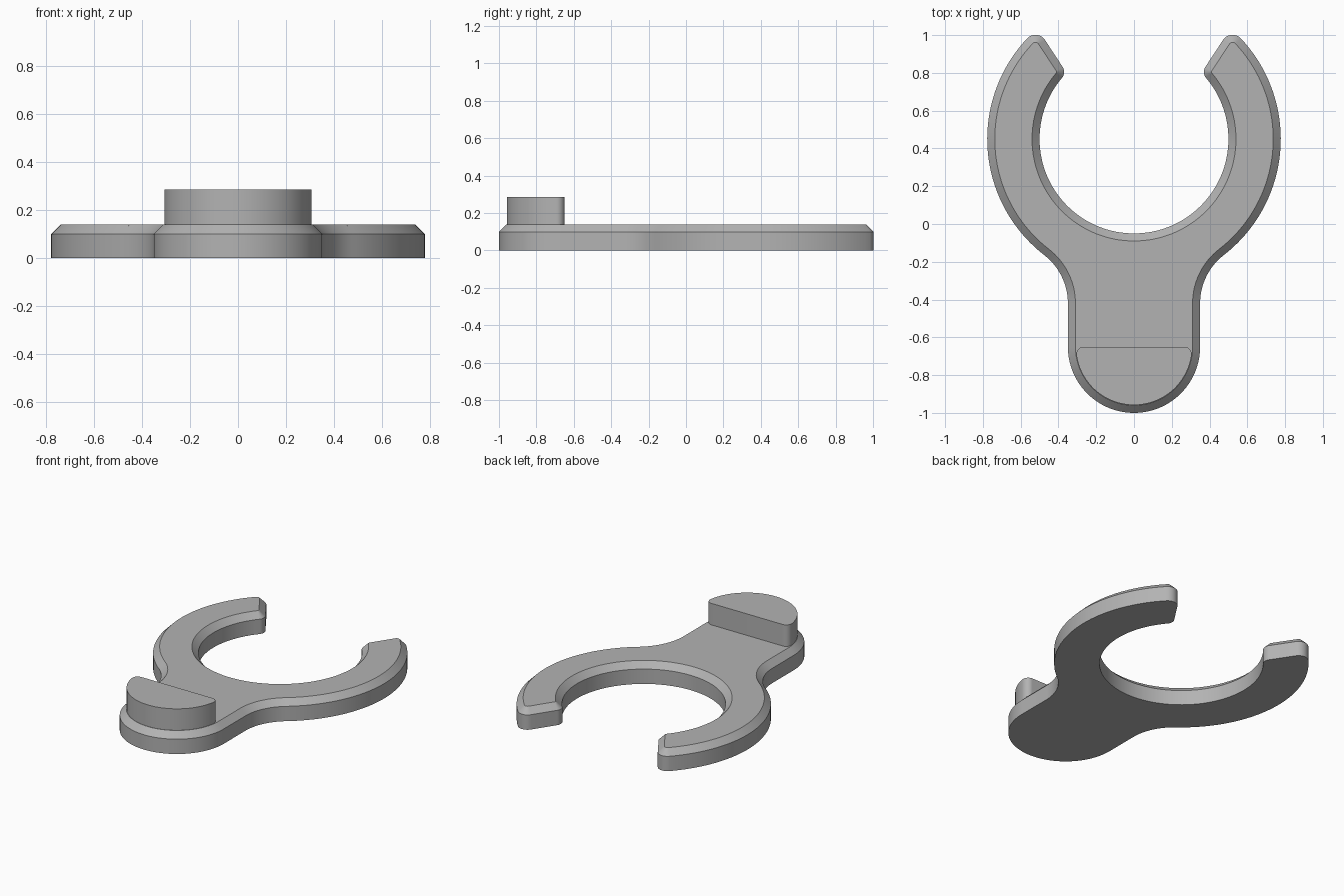
import bpy, bmesh
from math import sin, cos, radians, degrees, asin, atan2, hypot

cube = bpy.data.objects.get("Cube")
if cube:
    bpy.data.objects.remove(cube, do_unlink=True)

grey = bpy.data.materials.new("mid grey")
grey.use_nodes = True
GREY = (0.45, 0.45, 0.45, 1)
grey.diffuse_color = GREY
grey.node_tree.nodes["Principled BSDF"].inputs["Base Color"].default_value = GREY


def polar(c, r, deg):
    a = radians(deg)
    return (c[0] + r * cos(a), c[1] + r * sin(a))


def heading(a, b):
    return degrees(atan2(b[1] - a[1], b[0] - a[0]))


def arc(c, r, start, end, steps):
    return [polar(c, r, start + (end - start) * i / steps) for i in range(steps + 1)]


def symmetric(half):
    """Close a right-hand half outline by mirroring it across x = 0."""
    pts = []
    for p in half + [(-x, y) for x, y in reversed(half) if x > 1e-5]:
        if not pts or hypot(p[0] - pts[-1][0], p[1] - pts[-1][1]) > 1e-5:
            pts.append(p)
    return pts


def loft(name, layers):
    """Stack matching outlines (points, z) into a capped solid."""
    bm = bmesh.new()
    rings = [[bm.verts.new((x, y, z)) for x, y in pts] for pts, z in layers]
    n = len(rings[0])
    for low, high in zip(rings, rings[1:]):
        for i in range(n):
            j = (i + 1) % n
            bm.faces.new((low[i], low[j], high[j], high[i]))
    bm.faces.new(rings[0][::-1])
    bm.faces.new(rings[-1])
    mesh = bpy.data.meshes.new(name)
    bm.to_mesh(mesh)
    bm.free()
    mesh.materials.append(grey)
    ob = bpy.data.objects.new(name, mesh)
    bpy.context.collection.objects.link(ob)
    bpy.ops.object.select_all(action='DESELECT')
    ob.select_set(True)
    bpy.context.view_layer.objects.active = ob
    bpy.ops.object.shade_smooth_by_angle(angle=radians(30))
    return ob


# Key centres and radii of the tangent arcs
RING, R_OUT, R_IN = (0, 0.45), 0.777, 0.5
FOOT, R_FOOT = (0, -0.65), 0.35
R_NECK = 0.323
NECK = (R_FOOT + R_NECK, -0.42)
R_TIP, R_LIP = 0.06, 0.05
TIP_ANGLE, LIP_ANGLE = 43.3, 40.2
TIP = polar(RING, R_OUT - R_TIP, TIP_ANGLE)
LIP = polar(RING, R_IN + R_LIP, LIP_ANGLE)


def clip_outline(d):
    """Open-ring outline, moved inward by d."""
    neck_end = heading(NECK, RING)
    gap = hypot(TIP[0] - LIP[0], TIP[1] - LIP[1])
    cut = heading(TIP, LIP) % 360 - 90 + degrees(asin((R_TIP - R_LIP) / gap))
    half = arc(FOOT, R_FOOT - d, -90, 0, 32)
    half += arc(NECK, R_NECK + d, 180, neck_end, 16)
    half += arc(RING, R_OUT - d, neck_end - 180, TIP_ANGLE, 40)
    half += arc(TIP, R_TIP - d, TIP_ANGLE, cut, 10)
    half += arc(LIP, R_LIP - d, cut, LIP_ANGLE + 180, 10)
    half += arc(RING, R_IN + d, LIP_ANGLE, -90, 48)
    return symmetric(half)


# Flat clip body with a chamfered top edge
loft("clip_body", [(clip_outline(0), 0), (clip_outline(0), 0.1),
                   (clip_outline(0.04), 0.14)])

# Raised half-round thumb pad with softened corners
R_PAD, R_CORNER = 0.308, 0.04
corner_angle = -degrees(asin(R_CORNER / (R_PAD - R_CORNER)))
corner = polar(FOOT, R_PAD - R_CORNER, corner_angle)
pad = symmetric(arc(FOOT, R_PAD, -90, corner_angle, 32)
                + arc(corner, R_CORNER, corner_angle, 90, 10))
loft("thumb_pad", [(pad, 0.135), (pad, 0.285)])
